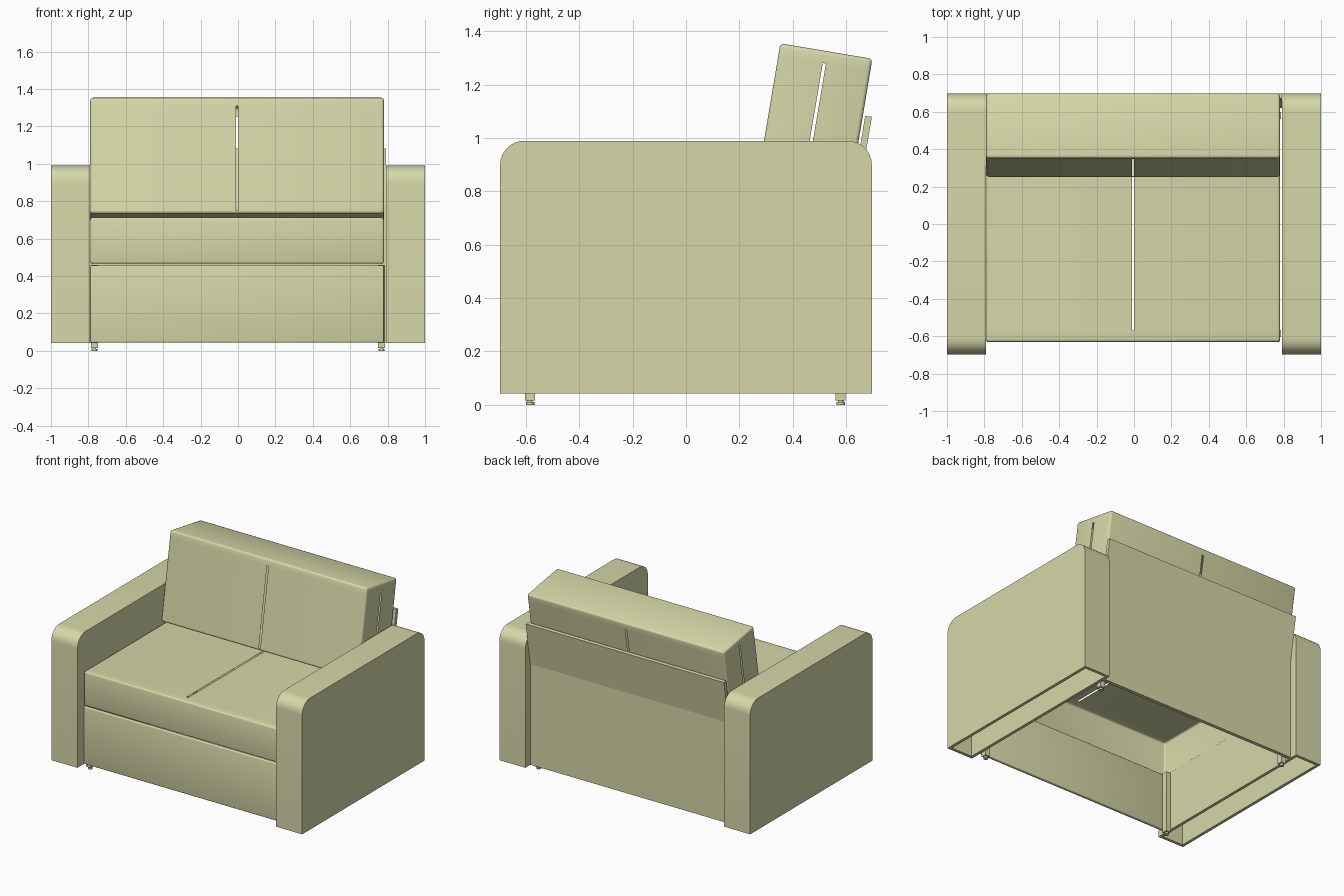
import bpy, bmesh, math
from mathutils import Matrix, Vector

if "Cube" in bpy.data.objects:
    bpy.data.objects.remove(bpy.data.objects["Cube"])

fabric = bpy.data.materials.new("beige fabric")
fabric.diffuse_color = (0.67, 0.685, 0.39, 1)
fabric.use_nodes = True
fabric.node_tree.nodes["Principled BSDF"].inputs["Base Color"].default_value = fabric.diffuse_color


def finish(name, bm, loc=(0, 0, 0), tilt=0.0, smooth=True):
    me = bpy.data.meshes.new(name)
    bm.to_mesh(me)
    bm.free()
    me.materials.append(fabric)
    ob = bpy.data.objects.new(name, me)
    bpy.context.collection.objects.link(ob)
    ob.location = loc
    ob.rotation_euler.x = tilt
    if smooth:
        bpy.ops.object.select_all(action='DESELECT')
        ob.select_set(True)
        bpy.context.view_layer.objects.active = ob
        bpy.ops.object.shade_smooth_by_angle(angle=math.radians(35))
    return ob


def box(lo, hi, bevel=0.0):
    lo, hi = Vector(lo), Vector(hi)
    bm = bmesh.new()
    bmesh.ops.create_cube(bm, size=1, matrix=Matrix.Translation((lo + hi) / 2)
                          @ Matrix.Diagonal((*(hi - lo), 1)))
    if bevel:
        bmesh.ops.bevel(bm, geom=bm.edges[:], offset=bevel, segments=3,
                        profile=0.5, affect='EDGES')
    return bm


def open_slot(bm, across, along, facing, lo, hi, both=True, w=0.006):
    """Remove a narrow seam strip from the faces that look along 'facing'."""
    for axis, pos in ((across, -w), (across, w), (along, lo), (along, hi)):
        co, no = Vector(), Vector()
        co[axis], no[axis] = pos, 1
        faces = [f for f in bm.faces if abs(f.normal[facing]) > 0.95]
        geom = set(faces) | {e for f in faces for e in f.edges} | {v for f in faces for v in f.verts}
        bmesh.ops.bisect_plane(bm, geom=list(geom), plane_co=co, plane_no=no)
    doomed = []
    for f in bm.faces:
        c, n = f.calc_center_median(), f.normal[facing]
        if (abs(n) if both else n) > 0.95 and abs(c[across]) < w and lo < c[along] < hi:
            doomed.append(f)
    bmesh.ops.delete(bm, geom=doomed, context='FACES')


HALF = 0.785
TILT = -math.radians(9.5)

# Back cushion: tilted hollow shell with seams front, back and sides
bm = box((-HALF, -0.175, 0), (HALF, 0.175, 0.629), 0.014)
open_slot(bm, 0, 2, 1, 0.016, 0.583)
open_slot(bm, 1, 2, 0, 0.016, 0.583)
finish("back_cushion", bm,
       (-0.005, 0.25 + 0.175 * math.cos(TILT), 0.735 + 0.175 * math.sin(TILT)), TILT)

# Seat cushion: shell open underneath with a seam on top
bm = box((-HALF, -0.63, 0.465), (HALF, 0.40, 0.712), 0.012)
open_slot(bm, 0, 1, 2, -0.57, 0.37, both=False)
bmesh.ops.delete(bm, geom=[f for f in bm.faces if f.normal.z < -0.95], context='FACES')
finish("seat_cushion", bm, (-0.005, 0, 0))

# Front panel below the seat
finish("front_panel", box((-HALF, -0.63, 0.045), (HALF, -0.605, 0.457), 0.006), (-0.005, 0, 0))

# Back panel: upright below, leaning back above
profile = [(0.645, 0.045), (0.645, 0.77), (0.697, 1.08), (0.672, 1.083), (0.62, 0.773), (0.62, 0.045)]
bm = bmesh.new()
face = bm.faces.new([bm.verts.new((-0.79, y, z)) for y, z in profile])
ext = bmesh.ops.extrude_face_region(bm, geom=[face])
bmesh.ops.translate(bm, vec=(1.58, 0, 0), verts=[v for v in ext['geom'] if isinstance(v, bmesh.types.BMVert)])
bmesh.ops.recalc_face_normals(bm, faces=bm.faces[:])
finish("back_panel", bm, smooth=False)

# Armrests: rounded side profile, hollow from below
R, TOP, BASE, DEEP = 0.09, 0.99, 0.042, 0.697
for side, label in ((-1, "left"), (1, "right")):
    pts = [(-DEEP, BASE), (DEEP, BASE)]
    for cy, start in ((DEEP - R, 0), (R - DEEP, 90)):
        for i in range(9):
            a = math.radians(start + i * 90 / 8)
            pts.append((cy + R * math.cos(a), TOP - R + R * math.sin(a)))
    bm = bmesh.new()
    face = bm.faces.new([bm.verts.new((side * 0.792, y, z)) for y, z in pts])
    ext = bmesh.ops.extrude_face_region(bm, geom=[face])
    bmesh.ops.translate(bm, vec=(side * 0.208, 0, 0),
                        verts=[v for v in ext['geom'] if isinstance(v, bmesh.types.BMVert)])
    bmesh.ops.recalc_face_normals(bm, faces=bm.faces[:])
    under = [f for f in bm.faces if f.normal.z < -0.95]
    bmesh.ops.inset_region(bm, faces=under, thickness=0.03)
    ext = bmesh.ops.extrude_face_region(bm, geom=under)
    bmesh.ops.delete(bm, geom=under, context='FACES')
    bmesh.ops.translate(bm, vec=(0, 0, 0.82),
                        verts=[v for v in ext['geom'] if isinstance(v, bmesh.types.BMVert)])
    bmesh.ops.recalc_face_normals(bm, faces=bm.faces[:])
    finish(label + "_armrest", bm)

    # Corner posts with round adjustable feet
    for y, end in ((-0.585, "front"), (0.58, "rear")):
        x = side * 0.768
        bm = box((x - 0.019, y - 0.019, 0.016), (x + 0.019, y + 0.019, 0.46))
        finish(f"{label}_{end}_post", bm, smooth=False)
        bm = bmesh.new()
        for r, z0, z1 in ((0.016, 0, 0.010), (0.010, 0.010, 0.018)):
            bmesh.ops.create_cone(bm, cap_ends=True, segments=16, radius1=r, radius2=r,
                                  depth=z1 - z0, matrix=Matrix.Translation((x, y, (z0 + z1) / 2)))
        finish(f"{label}_{end}_foot", bm)
